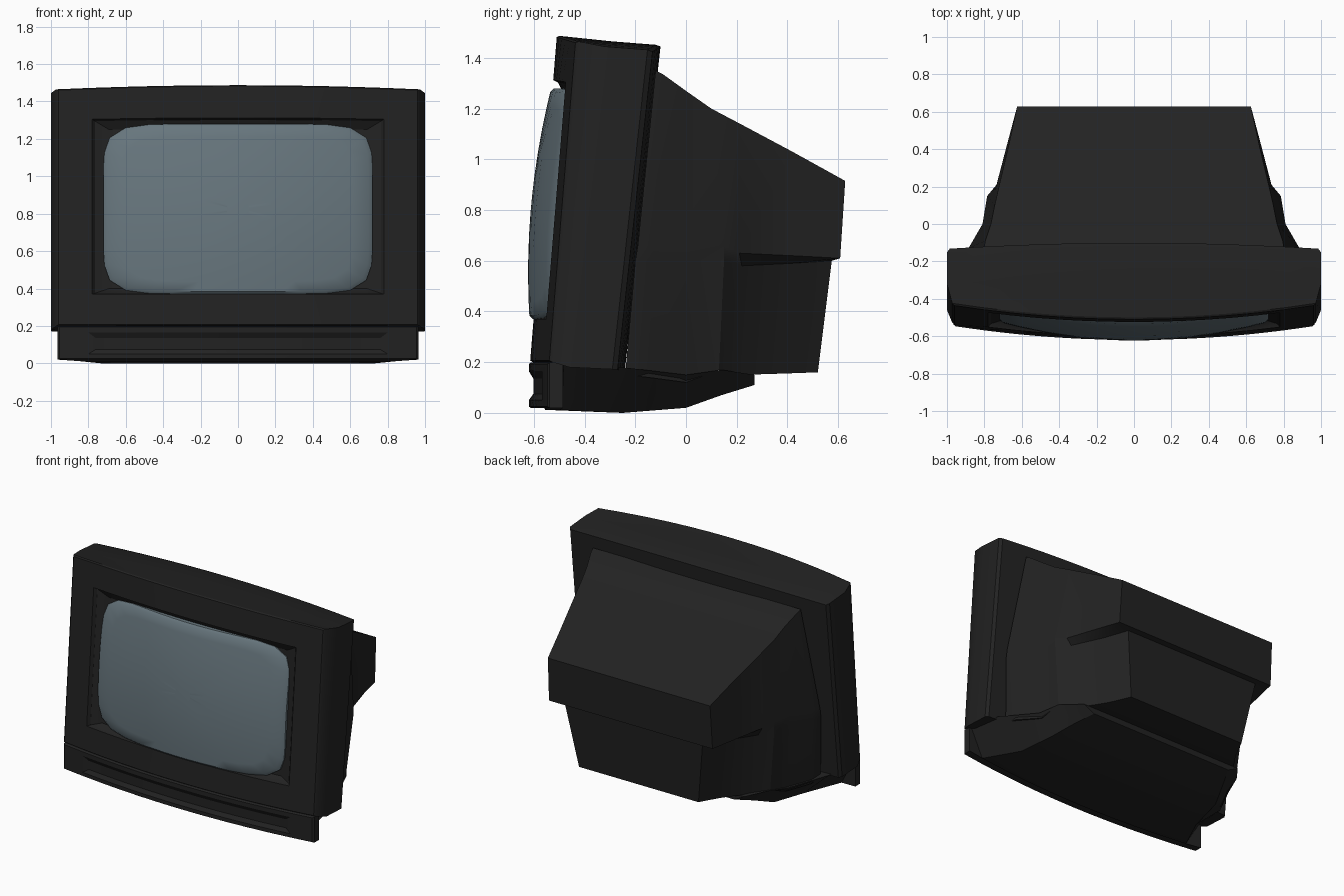
import bpy, bmesh, math

if "Cube" in bpy.data.objects:
    bpy.data.objects.remove(bpy.data.objects["Cube"])


def material(name, rgb):
    m = bpy.data.materials.new(name)
    m.diffuse_color = (*rgb, 1)
    m.use_nodes = True
    m.node_tree.nodes["Principled BSDF"].inputs["Base Color"].default_value = m.diffuse_color
    return m


BLACK = material("black plastic", (0.016, 0.016, 0.016))
GLASS = material("blue grey glass", (0.135, 0.18, 0.205))
N = 12  # segments across the curved fronts


def loft(name, loops, mat, caps=(True, True), angle=30):
    """Skin a row of equal closed loops; caps are strips of quads."""
    bm = bmesh.new()
    rings = [[bm.verts.new(p) for p in lp] for lp in loops]
    n = len(rings[0])
    for a, b in zip(rings, rings[1:]):
        for i in range(n):
            j = (i + 1) % n
            bm.faces.new((a[i], a[j], b[j], b[i]))
    for ring, cap in zip((rings[0], rings[-1]), caps):
        if cap:
            for i in range(n // 2 - 1):
                bm.faces.new((ring[i], ring[i + 1], ring[n - 2 - i], ring[n - 1 - i]))
    bmesh.ops.recalc_face_normals(bm, faces=bm.faces)
    me = bpy.data.meshes.new(name)
    bm.to_mesh(me)
    bm.free()
    ob = bpy.data.objects.new(name, me)
    bpy.context.collection.objects.link(ob)
    me.materials.append(mat)
    bpy.ops.object.select_all(action='DESELECT')
    ob.select_set(True)
    bpy.context.view_layer.objects.active = ob
    bpy.ops.object.shade_smooth_by_angle(angle=math.radians(angle))
    return ob


def rect(w, z0, z1, yf, wb=None, arch=0.0):
    """Rectangle loop: bottom left to right, top right to left, y from yf(x, z)."""
    wb = wb or w
    pts = []
    for k in range(N + 1):
        t = 2 * k / N - 1
        pts.append((wb * t, yf(wb * t, z0), z0))
    for k in range(N + 1):
        t = 1 - 2 * k / N
        z = z1 + arch * (1 - t * t)
        pts.append((w * t, yf(w * t, z), z))
    return pts


def front(d):
    """Leaning, bowed front surface pushed back by d."""
    return lambda x, z: -0.615 + 0.082 * (z - 0.2) + 0.082 * x * x + d


def back(x, z):
    return -0.10 - 0.11 * (1.45 - z) - 0.03 * x * x


# Front frame with a sloping recess around the screen
loft("front_bezel", [
    rect(0.76, 0.3, 1.30, back),
    rect(0.985, 0.17, 1.425, back, arch=0.02),
    rect(1.0, 0.172, 1.432, lambda x, z: back(x, z) - 0.02, arch=0.02),
    rect(1.0, 0.18, 1.445, lambda x, z: back(x, z) - 0.19, arch=0.02),
    rect(0.972, 0.20, 1.465, front(0.01), arch=0.022),
    rect(0.96, 0.207, 1.46, front(0), arch=0.022),
    rect(0.78, 0.37, 1.305, front(0), arch=0.008),
    rect(0.765, 0.375, 1.295, front(0.02), arch=0.008),
    rect(0.69, 0.40, 1.25, front(0.05)),
], BLACK)


# Bulging picture tube glass
def screen_y(x, z):
    return -0.623 + 0.19 * x * x + 0.17 * (z - 0.55) ** 2


def screen_ring(s, d=0.0):
    pts = []
    for k in range(48):
        a = 2 * math.pi * (k + 0.5) / 48
        c, sn = math.cos(a), math.sin(a)
        r = s / (abs(c) ** 7 + abs(sn) ** 7) ** (1 / 7)
        x, z = 0.72 * r * c, 0.825 + 0.455 * r * sn
        pts.append((x, screen_y(x, z) + d, z))
    return pts


loft("screen_glass",
     [screen_ring(1, 0.12), screen_ring(1, 0.012)]
     + [screen_ring(s) for s in (0.97, 0.85, 0.65, 0.45, 0.25, 0.08)],
     GLASS, caps=(False, True), angle=40)


# Rear housing: right-side points (x, y, z) from bottom to top, mirrored
def section(half):
    return half + [(-x, y, z) for x, y, z in reversed(half)]


loft("rear_housing", [section(h) for h in (
    [(0.87, -0.24, 0.15), (0.90, -0.20, 0.60), (0.90, -0.19, 0.66), (0.80, -0.12, 1.35)],
    [(0.86, -0.15, 0.14), (0.885, -0.13, 0.60), (0.885, -0.13, 0.66), (0.795, -0.09, 1.335)],
    [(0.77, 0.0, 0.12), (0.81, 0.0, 0.60), (0.81, 0.0, 0.66), (0.765, 0.0, 1.27)],
    [(0.74, 0.13, 0.17), (0.785, 0.15, 0.60), (0.785, 0.15, 0.66), (0.745, 0.1, 1.20)],
    [(0.64, 0.22, 0.15), (0.71, 0.22, 0.58), (0.735, 0.21, 0.63), (0.72, 0.21, 1.142)],
    [(0.53, 0.38, 0.155), (0.60, 0.42, 0.59), (0.68, 0.42, 0.62), (0.67, 0.42, 1.03)],
    [(0.46, 0.52, 0.16), (0.53, 0.575, 0.60), (0.63, 0.608, 0.61), (0.625, 0.628, 0.915)],
)], BLACK)

# Lower control strip with a shallow panel, running back into the foot


def strip(d):
    return lambda x, z: -0.62 + 0.08 * x * x + d


def flat(y):
    return lambda x, z: y


loft("base_foot", [
    rect(0.76, 0.075, 0.135, strip(0.018)),
    rect(0.80, 0.05, 0.165, strip(0)),
    rect(0.955, 0.025, 0.193, strip(0)),
    rect(0.965, 0.02, 0.198, strip(0.008)),
    rect(0.965, 0.02, 0.198, strip(0.06)),
    rect(0.95, 0.012, 0.19, strip(0.065), wb=0.85),
    rect(0.93, 0.0, 0.18, flat(-0.25), wb=0.73),
    rect(0.79, 0.02, 0.15, flat(0.0), wb=0.68),
    rect(0.74, 0.07, 0.17, flat(0.14), wb=0.62),
    rect(0.64, 0.11, 0.15, flat(0.27), wb=0.56),
], BLACK)
